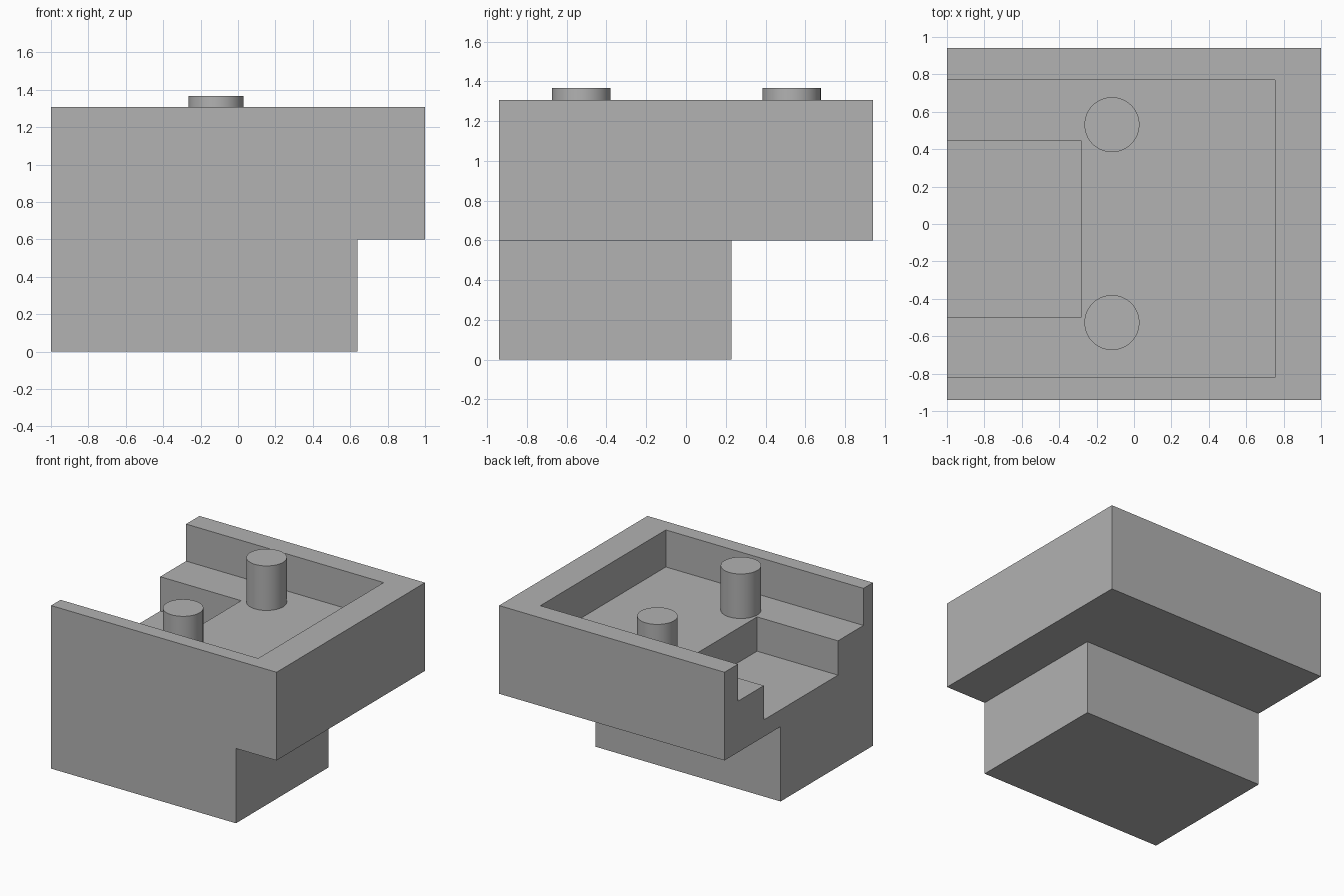
import bpy
from mathutils import Vector

cube = bpy.data.objects.get("Cube")
if cube:
    bpy.data.objects.remove(cube, do_unlink=True)

grey = bpy.data.materials.new("plain_grey")
grey.use_nodes = True
GREY = (0.445, 0.445, 0.445, 1)
grey.diffuse_color = GREY
grey.node_tree.nodes["Principled BSDF"].inputs["Base Color"].default_value = GREY


def box(name, low, high):
    """Box spanning two opposite corners."""
    low, high = Vector(low), Vector(high)
    bpy.ops.mesh.primitive_cube_add(size=1, location=(low + high) / 2)
    obj = bpy.context.object
    obj.name = name
    obj.scale = high - low
    bpy.ops.object.transform_apply(location=False, rotation=False, scale=True)
    obj.data.materials.append(grey)
    return obj


def cut(target, name, low, high):
    """Subtract a box from the target and discard the cutter."""
    cutter = box(name, low, high)
    cutter.hide_render = True
    mod = target.modifiers.new(name, 'BOOLEAN')
    mod.operation = 'DIFFERENCE'
    mod.solver = 'EXACT'
    mod.object = cutter
    bpy.context.view_layer.objects.active = target
    bpy.ops.object.modifier_apply(modifier=name)
    bpy.data.objects.remove(cutter, do_unlink=True)


TOP, FLOOR, POCKET, LEDGE = 1.307, 1.01, 0.735, 0.6
OUT = 1.5  # overshoot of cutters past the body

# Body with a narrower base at the front right corner
body = box("tray_body", (-1, -0.94, 0), (1, 0.94, TOP))
cut(body, "side_undercut", (0.64, -OUT, -OUT), (OUT, OUT, LEDGE))
cut(body, "back_undercut", (-OUT, 0.23, -OUT), (OUT, OUT, LEDGE))

# Open-ended tray recess and the deeper pocket in its floor
cut(body, "tray_recess", (-OUT, -0.82, FLOOR), (0.753, 0.77, 2))
cut(body, "floor_pocket", (-OUT, -0.497, POCKET), (-0.282, 0.443, 2))

# Two round pegs standing on the tray floor
PEG_TOP, SINK = 1.367, 0.02
for name, y in (("front_peg", -0.527), ("back_peg", 0.531)):
    depth = PEG_TOP - FLOOR + SINK
    bpy.ops.mesh.primitive_cylinder_add(
        vertices=64, radius=0.147, depth=depth,
        location=(-0.118, y, PEG_TOP - depth / 2))
    peg = bpy.context.object
    peg.name = name
    peg.data.materials.append(grey)
    bpy.ops.object.shade_smooth_by_angle()
